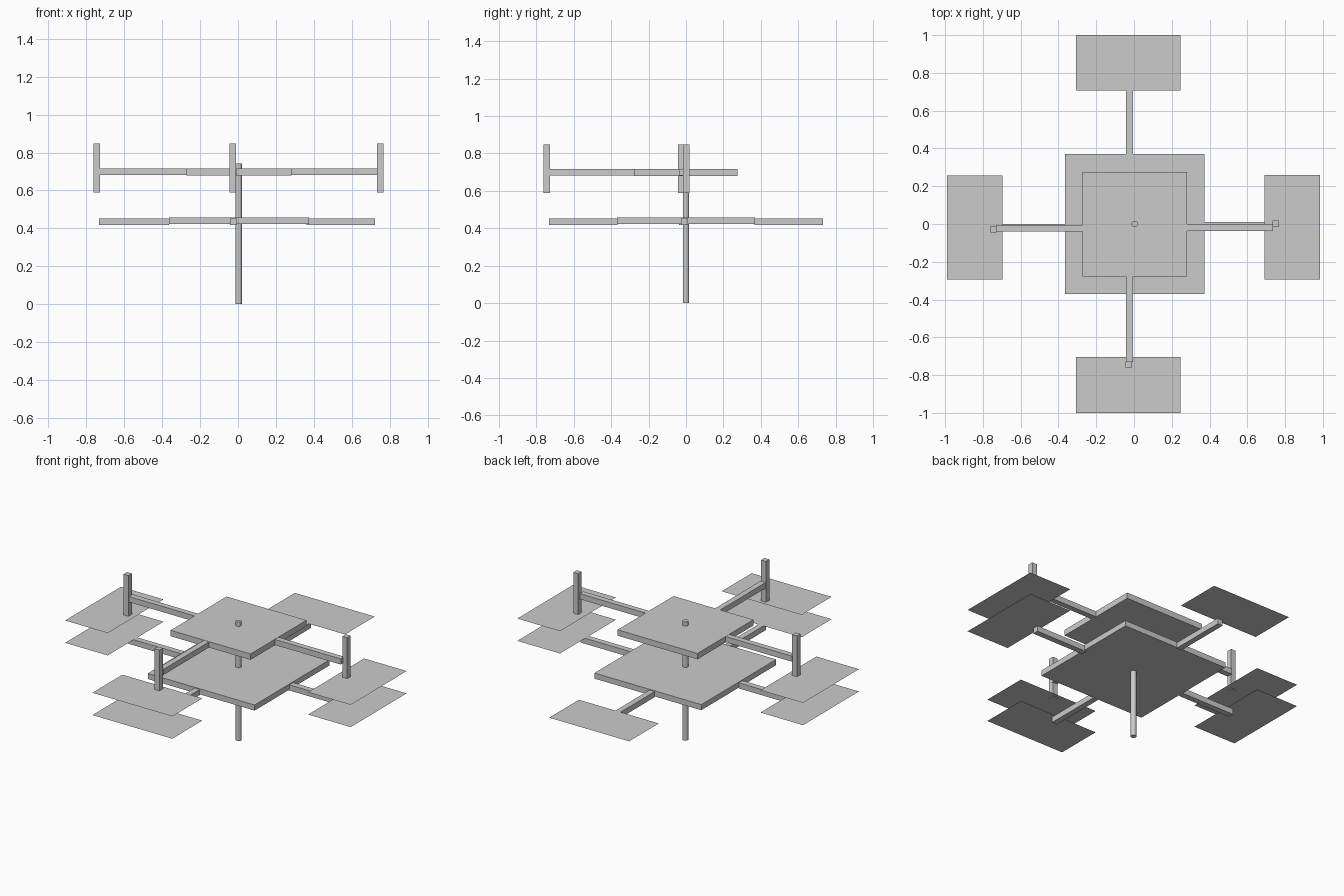
import bpy, bmesh
from mathutils import Vector

if "Cube" in bpy.data.objects:
    bpy.data.objects.remove(bpy.data.objects["Cube"])


def box(name, lo, hi):
    """Box between two opposite corners."""
    lo, hi = Vector(lo), Vector(hi)
    bm = bmesh.new()
    bmesh.ops.create_cube(bm, size=1)
    for v in bm.verts:
        v.co = Vector(c * s for c, s in zip(v.co, hi - lo)) + (lo + hi) / 2
    return finish(name, bm)


def sheet(name, x0, x1, y0, y1, z):
    """Single-sided flat panel."""
    bm = bmesh.new()
    bm.faces.new([bm.verts.new((x, y, z)) for x, y in
                  ((x0, y0), (x1, y0), (x1, y1), (x0, y1))])
    return finish(name, bm)


def finish(name, bm):
    mesh = bpy.data.meshes.new(name)
    bm.to_mesh(mesh)
    bm.free()
    obj = bpy.data.objects.new(name, mesh)
    bpy.context.collection.objects.link(obj)
    return obj


# Central pole
bpy.ops.mesh.primitive_cylinder_add(vertices=32, radius=0.0165, depth=0.743,
                                    location=(0.004, 0, 0.3715))
bpy.context.object.name = "central_pole"
bpy.ops.object.shade_smooth_by_angle()

# Square platforms
box("lower_platform", (-0.365, -0.37, 0.423), (0.374, 0.37, 0.458))
box("upper_platform", (-0.272, -0.277, 0.68), (0.281, 0.275, 0.717))

# Lower arms
LZ = (0.418, 0.453)
for side, x0, x1, y0, y1 in (("left", -0.732, -0.365, -0.037, 0.0),
                             ("right", 0.36, 0.722, -0.027, 0.01),
                             ("front", -0.042, -0.006, -0.732, -0.366),
                             ("back", -0.042, -0.006, 0.366, 0.732)):
    box("lower_arm_" + side, (x0, y0, LZ[0]), (x1, y1, LZ[1]))

# Upper arms (none at the back)
UZ = (0.681, 0.716)
for side, x0, x1, y0, y1 in (("left", -0.73, -0.272, -0.04, -0.004),
                             ("right", 0.281, 0.737, -0.037, -0.001),
                             ("front", -0.042, -0.006, -0.73, -0.277)):
    box("upper_arm_" + side, (x0, y0, UZ[0]), (x1, y1, UZ[1]))

# Hanging posts at the ends of the upper arms
for side, x, y in (("left", -0.744, -0.027), ("right", 0.75, 0.001),
                   ("front", -0.027, -0.744)):
    box("post_" + side, (x - 0.017, y - 0.017, 0.589), (x + 0.017, y + 0.017, 0.848))

# Thin seat panels: four on the lower arms, three at the foot of the posts
panels = {"left": (-0.99, -0.695, -0.295, 0.257),
          "right": (0.69, 0.985, -0.293, 0.26),
          "front": (-0.307, 0.246, -1.0, -0.704),
          "back": (-0.307, 0.246, 0.707, 1.0)}
for side, rect in panels.items():
    sheet("lower_panel_" + side, *rect, 0.4535)
    if side != "back":
        sheet("upper_panel_" + side, *rect, 0.593)
